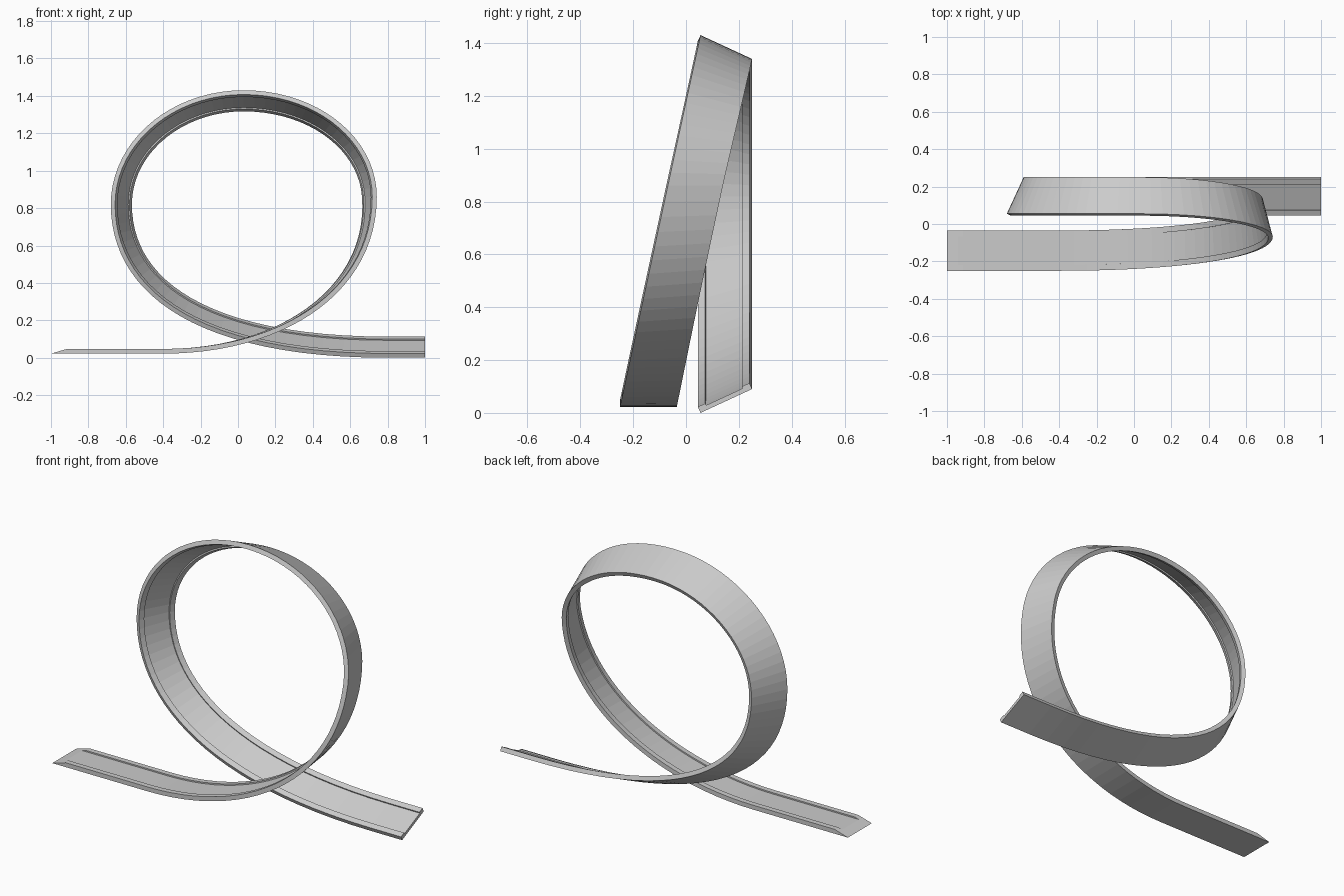
import bpy, bmesh
from math import sin, cos, radians
from mathutils import Vector
from mathutils.geometry import interpolate_bezier

if "Cube" in bpy.data.objects:
    bpy.data.objects.remove(bpy.data.objects["Cube"])

WIDTH, THICK, FLOOR, RIM = 0.215, 0.025, 0.0175, 0.031
TOP_Z, START_Z, BANK = 1.43, 0.022, radians(24.8)

# Front lower edge of the track in (x, z): bezier pieces with sample counts
pieces = [
    ((-1, .022), (-.8, .022), (-.6, .022), (-.4, .022), 5),
    ((-.4, .022), (.25, .022), (.742, .35), (.742, .86), 26),
    ((.742, .86), (.742, 1.175), (.43, 1.43), (.03, 1.43), 20),
    ((.03, 1.43), (-.36, 1.43), (-.68, 1.157), (-.68, .82), 20),
    ((-.68, .82), (-.68, .36), (-.25, 0), (.8, 0), 26),
    ((.8, 0), (.87, 0), (.93, 0), (1, 0), 3),
]
path = []
for a, b, c, d, n in pieces:
    pts = interpolate_bezier(*[Vector((p[0], 0, p[1])) for p in (a, b, c, d)], n)
    path += pts if not path else pts[1:]
peak = max(range(len(path)), key=lambda i: path[i].z)

# Shallow channel cross-section: (across, height)
profile = [(0, 0), (WIDTH, 0), (WIDTH, THICK), (WIDTH - RIM, THICK),
           (WIDTH - RIM, FLOOR), (RIM, FLOOR), (RIM, THICK), (0, THICK)]

# Sweep the section, banking and drifting backwards on the climb
bm = bmesh.new()
rings = []
for i, p in enumerate(path):
    t = (path[min(i + 1, len(path) - 1)] - path[max(i - 1, 0)]).normalized()
    normal, side = Vector((-t.z, 0, t.x)), Vector((0, 1, 0))
    k = 1 if i >= peak else (p.z - START_Z) / (TOP_Z - START_Z)
    bank = BANK * k
    across = side * cos(bank) + normal * sin(bank)
    up = normal * cos(bank) - side * sin(bank)
    base = p + side * (-0.25 + 0.305 * k)
    ring = []
    for u, h in profile:
        co = base + across * u + up * h
        if i == 0:                      # wedge-shaped entry end
            co.x += h * 3.4
        ring.append(bm.verts.new(co))
    rings.append(ring)
n = len(profile)
for r, s in zip(rings, rings[1:]):
    for j in range(n):
        bm.faces.new((r[j], r[(j + 1) % n], s[(j + 1) % n], s[j]))
bm.faces.new(rings[0])
bm.faces.new(rings[-1][::-1])
bmesh.ops.recalc_face_normals(bm, faces=bm.faces)

mesh = bpy.data.meshes.new("loop_track")
bm.to_mesh(mesh)
bm.free()
track = bpy.data.objects.new("loop_track", mesh)
bpy.context.collection.objects.link(track)
